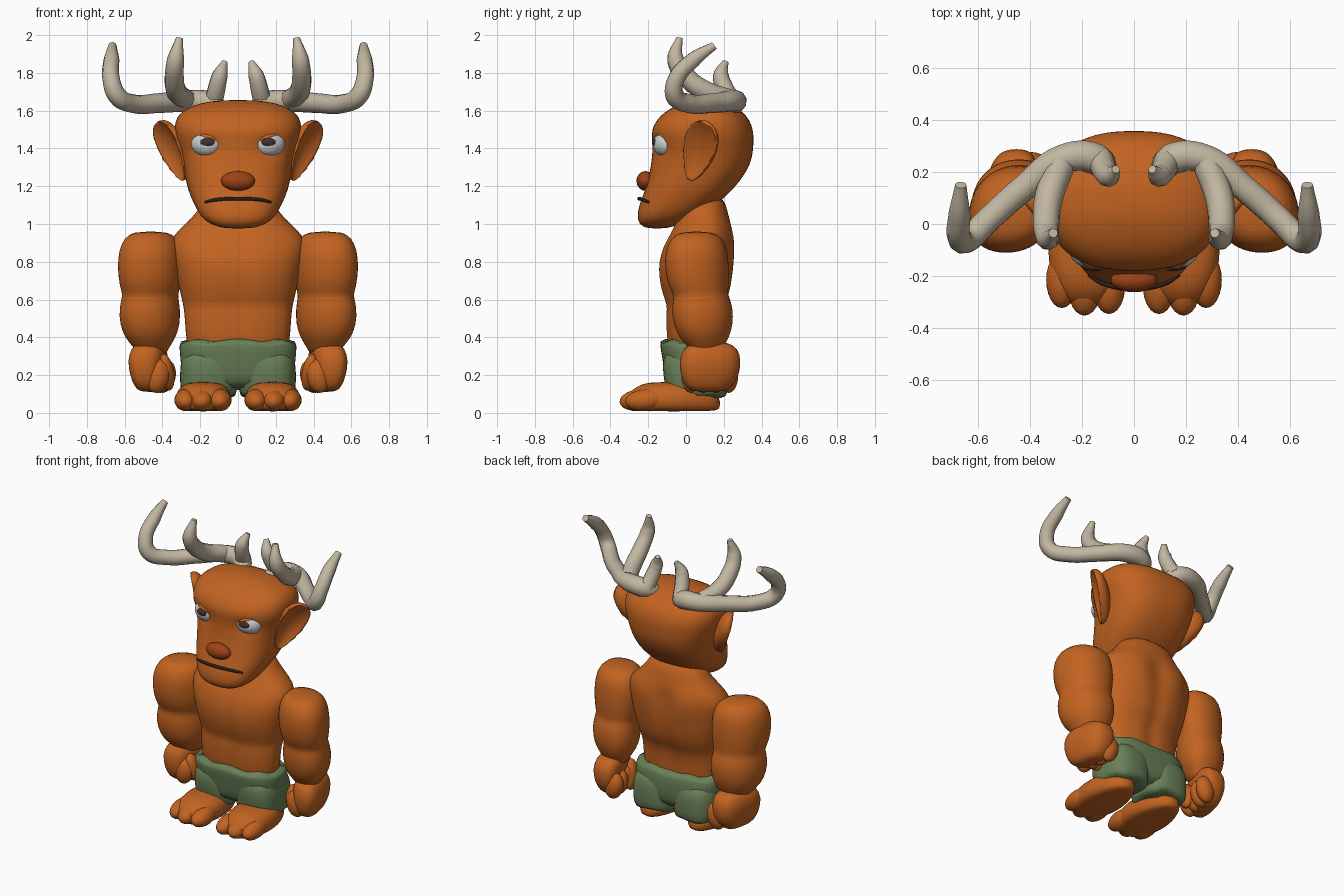
import bpy, bmesh, math
from mathutils import Matrix, Vector

cube = bpy.data.objects.get("Cube")
if cube:
    bpy.data.objects.remove(cube, do_unlink=True)


def material(name, colour):
    mat = bpy.data.materials.new(name)
    mat.use_nodes = True
    rgba = (*colour, 1)
    mat.diffuse_color = rgba
    mat.node_tree.nodes["Principled BSDF"].inputs["Base Color"].default_value = rgba
    return mat


skin = material("orange_skin", (.54, .125, .015))
nose_colour = material("dark_red_orange", (.34, .055, .008))
cloth = material("green_cloth", (.14, .215, .095))
bone = material("antler_bone", (.54, .47, .36))
white = material("eye_white", (.62, .65, .67))
brown = material("pupil_brown", (.06, .03, .025))
dark = material("mouth_dark", (.02, .015, .013))


def place(name, mesh, mat, mirror=False, subdivide=0):
    """Put a smooth mesh in the scene, optionally mirrored across x."""
    mesh.materials.clear()
    mesh.materials.append(mat)
    for face in mesh.polygons:
        face.use_smooth = True
    obj = bpy.data.objects.new(name, mesh)
    bpy.context.collection.objects.link(obj)
    if mirror:
        obj.modifiers.new("Mirror", "MIRROR").use_mirror_merge = False
    if subdivide:
        obj.modifiers.new("Smooth", "SUBSURF").levels = subdivide
        obj.modifiers["Smooth"].render_levels = subdivide
    return obj


def finish(name, bm, mat, mirror=False, subdivide=0):
    bmesh.ops.recalc_face_normals(bm, faces=bm.faces)
    mesh = bpy.data.meshes.new(name)
    bm.to_mesh(mesh)
    bm.free()
    return place(name, mesh, mat, mirror, subdivide)


def loft(name, rings, mat, mirror=False, power=2.4, sides=24, sculpt=None, jag=None):
    """Stack rounded sections given as (z, x centre, half width, y front, y back)."""
    bm = bmesh.new()
    loops = []
    for z, cx, half, front, back in rings:
        loop = []
        for i in range(sides):
            a = math.tau * i / sides
            c, s = math.cos(a), math.sin(a)
            x = cx + half * math.copysign(abs(c) ** (2 / power), c)
            y = (front + back) / 2 + (back - front) / 2 * math.copysign(abs(s) ** (2 / power), s)
            loop.append(bm.verts.new((x, y, z)))
        loops.append(loop)
    for low, high in zip(loops, loops[1:]):
        for i in range(sides):
            j = (i + 1) % sides
            bm.faces.new((low[i], low[j], high[j], high[i]))
    bm.faces.new(loops[0])
    bm.faces.new(loops[-1])
    if sculpt:
        for v in bm.verts:
            sculpt(v.co)
    if jag is not None:
        for i, v in enumerate(loops[jag]):
            v.co.z += .014 * math.sin(i * 1.1)
    return finish(name, bm, mat, mirror, 1)


def ball(name, centre, size, mat, mirror=False, turn=(0, 0, 0), cut=None):
    """Ellipsoid; cut = (point, normal), the part in front of that plane stays."""
    bm = bmesh.new()
    bmesh.ops.create_uvsphere(bm, u_segments=24, v_segments=14, radius=1)
    rot = Matrix.Identity(4)
    for axis, angle in zip("XYZ", turn):
        rot = Matrix.Rotation(math.radians(angle), 4, axis) @ rot
    bm.transform(Matrix.Translation(centre) @ rot @ Matrix.Diagonal((*size, 1)))
    if cut:
        point, normal = cut
        bmesh.ops.bisect_plane(bm, geom=bm.verts[:] + bm.edges[:] + bm.faces[:],
                               plane_co=point, plane_no=normal, clear_inner=True)
        bmesh.ops.holes_fill(bm, edges=[e for e in bm.edges if e.is_boundary])
    return finish(name, bm, mat, mirror)


def tube(name, points, mat, mirror=False):
    """Round tube along a smooth path of (x, y, z, radius)."""
    curve = bpy.data.curves.new(name, "CURVE")
    curve.dimensions = "3D"
    curve.bevel_depth = 1
    curve.bevel_resolution = 3
    curve.resolution_u = 6
    curve.use_fill_caps = True
    spline = curve.splines.new("BEZIER")
    spline.bezier_points.add(len(points) - 1)
    for p, (x, y, z, radius) in zip(spline.bezier_points, points):
        p.co = (x, y, z)
        p.radius = radius
        p.handle_left_type = p.handle_right_type = "AUTO"
    temp = bpy.data.objects.new(name + "_path", curve)
    bpy.context.collection.objects.link(temp)
    graph = bpy.context.evaluated_depsgraph_get()
    mesh = bpy.data.meshes.new_from_object(temp.evaluated_get(graph))
    bpy.data.objects.remove(temp, do_unlink=True)
    return place(name, mesh, mat, mirror)


# Head with jutting jaw, eye sockets and domed skull
def sockets(co):
    if co.y < 0:
        beside = math.exp(-((abs(co.x) - .165) / .08) ** 2)
        co.y += .03 * beside * math.exp(-((co.z - 1.4) / .045) ** 2)


loft("head", [(.975, 0, .08, -.21, -.1), (1, 0, .15, -.25, -.03), (1.04, 0, .2, -.258, .05),
              (1.1, 0, .23, -.25, .16), (1.18, 0, .268, -.215, .25), (1.28, 0, .285, -.19, .325),
              (1.35, 0, .298, -.182, .35), (1.4, 0, .312, -.18, .357), (1.45, 0, .328, -.182, .358),
              (1.48, 0, .334, -.182, .357), (1.52, 0, .337, -.175, .35), (1.57, 0, .324, -.14, .325),
              (1.61, 0, .28, -.09, .28), (1.64, 0, .2, -.02, .21), (1.657, 0, .1, .04, .15)],
     skin, power=2.5, sides=40, sculpt=sockets)
ball("nose", (0, -.215, 1.228), (.09, .047, .052), nose_colour)
tube("mouth", [(-.175, -.196, 1.115, .006), (-.12, -.228, 1.128, .009), (0, -.248, 1.134, .01),
               (.12, -.228, 1.128, .009), (.175, -.196, 1.115, .006)], dark)

# Eyes under slanted lids
lid_plane = ((.165, -.1, 1.457), (-.33, 0, 1))
ball("eyes", (.167, -.113, 1.425), (.083, .06, .067), white, True, (0, 0, 18))
ball("pupils", (.162, -.168, 1.434), (.038, .012, .023), brown, True, (0, 0, 8))
ball("eyelids", (.167, -.108, 1.425), (.088, .068, .07), skin, True, (0, 0, 18), lid_plane)


# Cupped ears flaring out and back
def ears():
    bm = bmesh.new()
    bmesh.ops.create_uvsphere(bm, u_segments=24, v_segments=16, radius=1)
    up = Vector((.42, .25, .88)).normalized()
    side = Vector((.55, .8, 0))
    side = (side - up * side.dot(up)).normalized()
    out = side.cross(up)
    for v in bm.verts:
        depth, wide, tall = v.co
        if depth > 0:
            depth = .5 - 1.1 * (1 - wide ** 2 - tall ** 2)
        else:
            depth *= 2
        width = wide * (.092 + .03 * tall)
        v.co = Vector((.348, .07, 1.388)) + up * tall * .175 + side * width + out * depth * .035
    finish("ears", bm, skin, True)


ears()

# Antlers: one beam and two tines on each side
tube("antler_beams", [(.1, .19, 1.6, .05), (.15, .25, 1.64, .062), (.27, .25, 1.65, .058),
                      (.42, .14, 1.64, .052), (.555, .02, 1.637, .05), (.64, -.06, 1.68, .05),
                      (.672, -.05, 1.77, .046), (.67, .04, 1.87, .042), (.665, .15, 1.945, .022)],
     bone, True)
tube("middle_tines", [(.28, .23, 1.66, .055), (.325, .11, 1.7, .055), (.337, .01, 1.77, .052),
                      (.33, -.055, 1.87, .046), (.31, -.035, 1.985, .018)], bone, True)
tube("inner_tines", [(.13, .25, 1.64, .05), (.11, .2, 1.73, .047),
                     (.095, .185, 1.79, .042), (.07, .21, 1.86, .016)], bone, True)


# Torso with chest, spine and shoulder blade modelling
def muscles(co):
    groove = math.exp(-(co.x / .035) ** 2)
    ribs = math.exp(-((co.z - .57) / .035) ** 2)
    blade = math.exp(-((abs(co.x) - .15) / .07) ** 2 - ((co.z - .88) / .08) ** 2)
    if co.y < 0:
        co.y += .012 * groove + .012 * ribs
    else:
        co.y += .02 * blade - .02 * groove * (co.z < 1)


loft("torso", [(.25, 0, .25, -.08, .17), (.38, 0, .275, -.105, .17), (.47, 0, .28, -.108, .175),
               (.53, 0, .285, -.112, .185), (.57, 0, .29, -.115, .205), (.63, 0, .305, -.13, .235),
               (.72, 0, .325, -.148, .25), (.8, 0, .342, -.148, .255), (.88, 0, .36, -.125, .25),
               (.94, 0, .345, -.09, .25), (1, 0, .28, -.06, .24), (1.06, 0, .215, -.03, .22),
               (1.16, 0, .17, 0, .2)], skin, sides=40, power=2.3, sculpt=muscles)

# Ragged shorts
loft("shorts_waist", [(.12, 0, .26, -.09, .19), (.2, 0, .295, -.11, .208), (.28, 0, .306, -.125, .215),
                      (.36, 0, .311, -.138, .208), (.392, 0, .313, -.14, .2)],
     cloth, sides=40, power=2.8, jag=-1)
loft("shorts_legs", [(.078, .155, .14, -.08, .21), (.1, .155, .15, -.105, .222),
                     (.2, .156, .153, -.122, .225), (.28, .155, .15, -.126, .22), (.35, .15, .12, -.1, .18)],
     cloth, True, sides=24, power=2.8, jag=0)


# Broad feet narrowing to the heel, with three toes
def heel(co):
    co.x = .183 + (co.x - .183) * (1 - 1.2 * max(0, co.y + .05))


loft("feet", [(.008, .183, .1, -.29, .16), (.02, .183, .135, -.315, .18), (.06, .183, .15, -.325, .185),
              (.1, .183, .147, -.31, .17), (.14, .183, .125, -.265, .11), (.165, .183, .07, -.2, .03)],
     skin, True, sculpt=heel)
for label, x, y, radius in (("inner", .096, -.238, .062), ("middle", .19, -.244, .064),
                            ("outer", .277, -.215, .06)):
    ball(label + "_toes", (x, y, .068), (radius, .108, .058), skin, True, (6, 0, 0))


# Arms turned so that their backs lean inwards
def turn_in(co):
    co.x -= .16 * (co.y - .07)


loft("arms", [(.3, .46, .07, .05, .18), (.35, .465, .095, .01, .2), (.4, .468, .135, -.04, .23),
              (.47, .47, .158, -.068, .25), (.55, .47, .16, -.078, .25), (.6, .468, .15, -.068, .235),
              (.63, .466, .146, -.068, .222), (.67, .464, .16, -.095, .227), (.76, .464, .171, -.114, .229),
              (.86, .462, .166, -.112, .222), (.925, .46, .14, -.08, .195), (.962, .46, .09, -.03, .14)],
     skin, True, power=2.2, sculpt=turn_in)

# Fists with curled fingers and thumb
loft("fists", [(.11, .475, .045, .04, .2), (.135, .48, .07, -.005, .24), (.2, .485, .09, -.03, .285),
               (.28, .487, .1, -.037, .292), (.34, .48, .09, -.015, .278), (.378, .475, .06, .03, .22)],
     skin, True, power=2.8, sculpt=turn_in)
for number, label in enumerate(("index", "middle", "ring", "little")):
    ball(label + "_fingers", (.425 - .011 * number, .025 + .067 * number, .195), (.062, .05, .09),
         skin, True, (0, -12, 0))
ball("thumbs", (.38, .06, .215), (.042, .055, .1), skin, True, (15, 10, 0))
